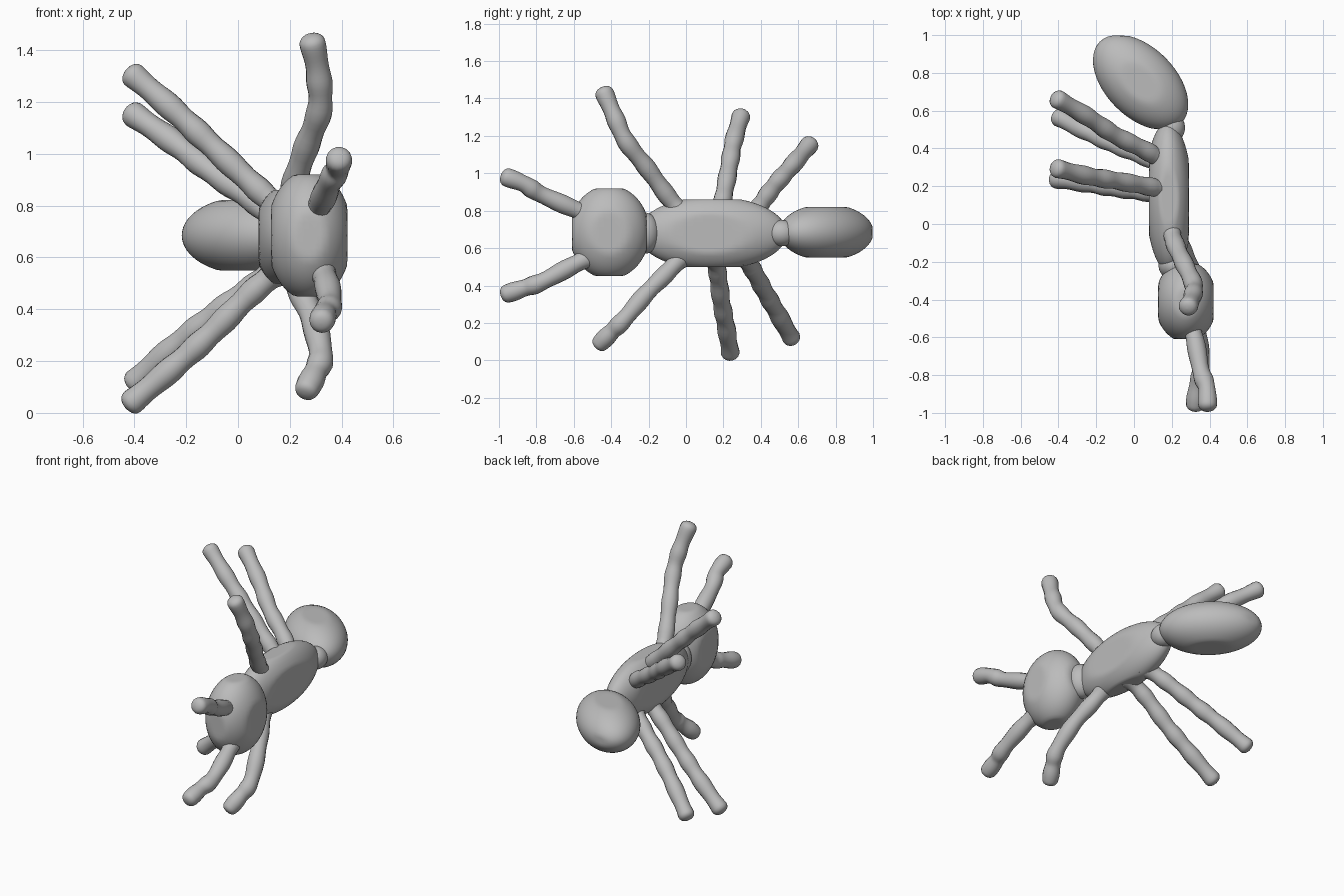
import bpy, bmesh, math
from mathutils import Vector, Matrix

if "Cube" in bpy.data.objects:
    bpy.data.objects.remove(bpy.data.objects["Cube"])

grey = bpy.data.materials.new("clay grey")
grey.diffuse_color = (0.5, 0.5, 0.5, 1)
grey.use_nodes = True
grey.node_tree.nodes["Principled BSDF"].inputs["Base Color"].default_value = grey.diffuse_color


def finish(name, bm):
    bmesh.ops.recalc_face_normals(bm, faces=bm.faces)
    for f in bm.faces:
        f.smooth = True
    me = bpy.data.meshes.new(name)
    bm.to_mesh(me)
    bm.free()
    me.materials.append(grey)
    ob = bpy.data.objects.new(name, me)
    bpy.context.collection.objects.link(ob)


def blob(name, centre, radii, limits, turn=0):
    """Ellipsoid turned about z, with its sides pressed flat at the limits."""
    bm = bmesh.new()
    bmesh.ops.create_uvsphere(bm, u_segments=48, v_segments=32, radius=1)
    rot = Matrix.Rotation(math.radians(turn), 3, 'Z')
    for v in bm.verts:
        p = rot @ Vector([a * r for a, r in zip(v.co, radii)])
        p = Vector([max(-l, min(l, a)) for a, l in zip(p, limits)])
        v.co = p + Vector(centre)
    finish(name, bm)


def spline(pts, t):
    """Smooth path through the points, t from 0 to 1."""
    n = len(pts) - 1
    i = min(int(t * n), n - 1)
    u = t * n - i
    p = [pts[max(0, min(n, k))] for k in (i - 1, i, i + 1, i + 2)]
    return 0.5 * (2 * p[1] + (p[2] - p[0]) * u
                  + (2 * p[0] - 5 * p[1] + 4 * p[2] - p[3]) * u * u
                  + (3 * p[1] - p[0] - 3 * p[2] + p[3]) * u ** 3)


def limb(name, pts, r=0.048, sides=16, steps=36):
    """Slightly lumpy tube, flared at the root and rounded at the tip."""
    pts = [Vector(p) for p in pts]
    length = sum((b - a).length for a, b in zip(pts, pts[1:]))
    bm = bmesh.new()
    rings = []
    for s in range(steps + 1):
        t = 1 - (1 - s / steps) ** 1.5          # closer rings near the tip
        c = spline(pts, t)
        d = (spline(pts, min(1, t + .02)) - spline(pts, max(0, t - .02))).normalized()
        side = d.cross(Vector((0.9, 0.3, 0.1))).normalized()
        up = d.cross(side)
        rad = r * (1 + 0.06 * math.sin(t * length * 42))
        rad += 0.028 * max(0, 1 - t * length / 0.14) ** 2
        left = (1 - t) * length
        if left < r:
            rad *= math.sqrt(max(0.004, 1 - (1 - left / r) ** 2))
        rings.append([bm.verts.new(c + rad * (side * math.cos(a) + up * math.sin(a)))
                      for a in (2 * math.pi * k / sides for k in range(sides))])
    for a, b in zip(rings, rings[1:]):
        for k in range(sides):
            j = (k + 1) % sides
            bm.faces.new((a[k], a[j], b[j], b[k]))
    bm.faces.new(rings[0])
    bm.faces.new(rings[-1])
    finish(name, bm)


# Body: head, thorax and abdomen
blob("head", (0.275, -0.41, 0.685), (0.165, 0.215, 0.25), (0.147, 0.2, 0.235))
blob("thorax", (0.185, 0.14, 0.68), (0.125, 0.40, 0.195), (0.105, 0.39, 0.18), 1)
blob("abdomen", (0.035, 0.75, 0.685), (0.305, 0.185, 0.15), (0.256, 0.247, 0.136), -45)

# Short joints between the body parts
blob("neck", (0.22, -0.22, 0.68), (0.09, 0.08, 0.11), (1, 1, 1))
blob("waist", (0.2, 0.51, 0.68), (0.07, 0.08, 0.07), (1, 1, 1))

# Antennae
limb("upper_antenna", [(0.29, -0.5, 0.77), (0.32, -0.6, 0.81), (0.355, -0.78, 0.89),
                       (0.385, -0.87, 0.945), (0.39, -0.99, 0.99)])
limb("lower_antenna", [(0.31, -0.48, 0.57), (0.34, -0.6, 0.51), (0.355, -0.77, 0.42),
                       (0.335, -0.87, 0.385), (0.32, -0.99, 0.345)])

# Front legs
limb("upper_front_leg", [(0.19, -0.01, 0.77), (0.215, -0.1, 0.88), (0.265, -0.21, 1.03),
                         (0.315, -0.32, 1.17), (0.31, -0.385, 1.31), (0.28, -0.45, 1.46)])
limb("lower_front_leg", [(0.19, 0.0, 0.58), (0.235, -0.09, 0.48), (0.29, -0.21, 0.36),
                         (0.32, -0.33, 0.22), (0.295, -0.4, 0.15), (0.255, -0.48, 0.07)])

# Middle and rear legs
limb("upper_middle_leg", [(0.17, 0.18, 0.78), (0.07, 0.2, 0.87), (-0.1, 0.23, 1.03),
                          (-0.25, 0.255, 1.17), (-0.43, 0.3, 1.325)])
limb("lower_middle_leg", [(0.17, 0.15, 0.56), (0.05, 0.17, 0.46), (-0.1, 0.19, 0.31),
                          (-0.25, 0.215, 0.175), (-0.435, 0.24, 0.02)])
limb("upper_rear_leg", [(0.17, 0.32, 0.73), (0.06, 0.39, 0.82), (-0.1, 0.47, 0.93),
                        (-0.25, 0.57, 1.045), (-0.43, 0.675, 1.17)])
limb("lower_rear_leg", [(0.17, 0.3, 0.57), (0.05, 0.36, 0.48), (-0.1, 0.42, 0.37),
                        (-0.25, 0.49, 0.25), (-0.42, 0.575, 0.1)])
